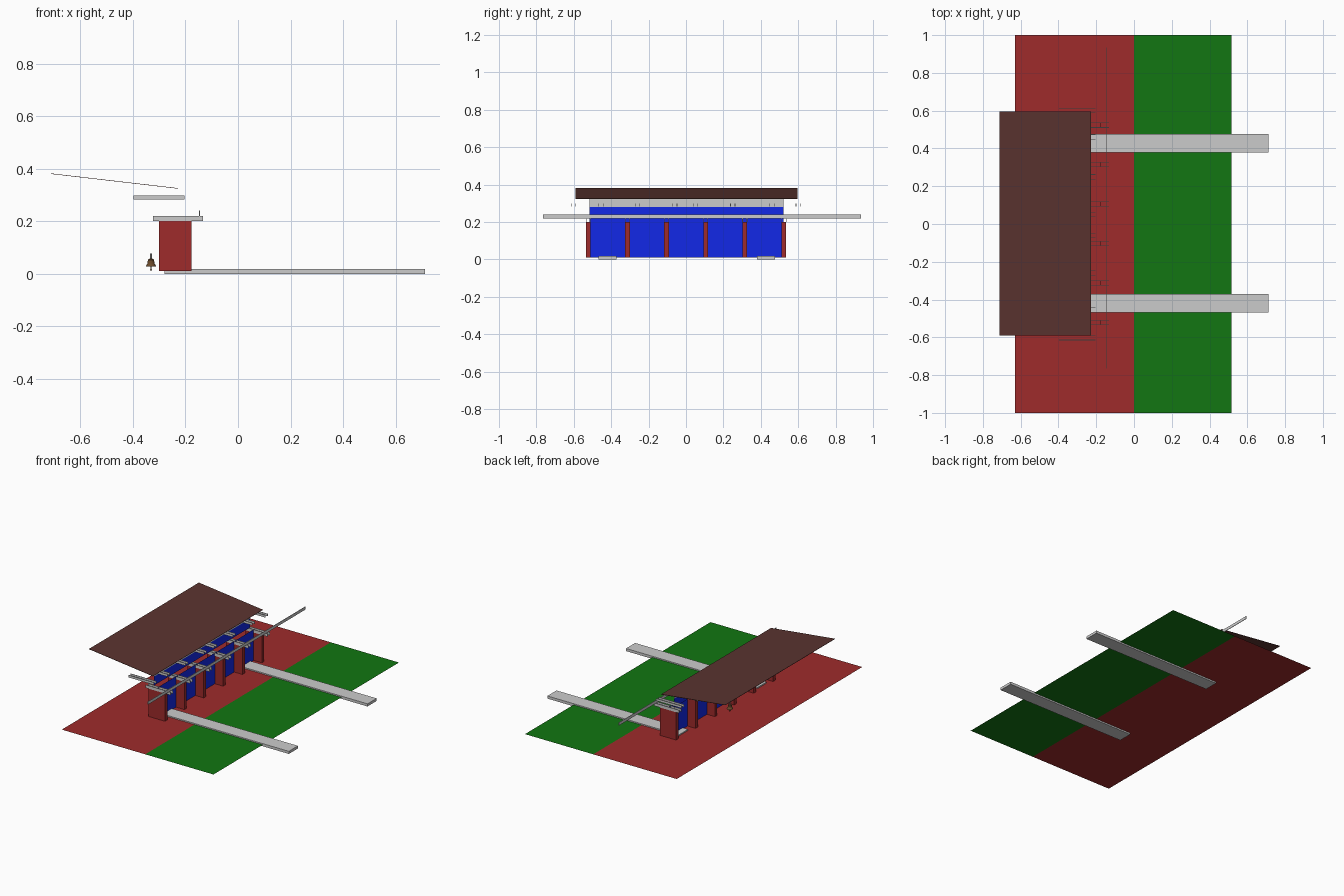
import bpy, bmesh, math

if "Cube" in bpy.data.objects:
    bpy.data.objects.remove(bpy.data.objects["Cube"])

def material(name, r, g, b):
    m = bpy.data.materials.new(name)
    m.diffuse_color = (r, g, b, 1)
    m.use_nodes = True
    m.node_tree.nodes["Principled BSDF"].inputs["Base Color"].default_value = m.diffuse_color
    return m

RED = material("red", 0.343, 0.024, 0.024)
GREEN = material("green", 0.006, 0.183, 0.006)
BLUE = material("blue", 0.006, 0.021, 0.8)
BROWN = material("brown", 0.103, 0.034, 0.029)
BRONZE = material("bronze", 0.15, 0.07, 0.025)

def add(name, bm, mat=None):
    me = bpy.data.meshes.new(name)
    bm.to_mesh(me)
    bm.free()
    ob = bpy.data.objects.new(name, me)
    bpy.context.collection.objects.link(ob)
    if mat:
        me.materials.append(mat)
    return ob

def box(name, x, y, z, mat=None):
    bm = bmesh.new()
    bmesh.ops.create_cube(bm, size=1)
    for v in bm.verts:
        for i, (a, b) in enumerate((x, y, z)):
            v.co[i] = (a + b) / 2 + v.co[i] * (b - a)
    return add(name, bm, mat)

def sheet(name, start, end, y, mat=None):
    # flat sheet: an (x, z) edge line swept along y
    bm = bmesh.new()
    pts = [(start, y[0]), (end, y[0]), (end, y[1]), (start, y[1])]
    bm.faces.new([bm.verts.new((p[0], yy, p[1])) for p, yy in pts])
    return add(name, bm, mat)

def slat_pair(name, x, y, z):
    # two thin upright slats side by side
    for side in (-1, 1):
        c = y + side * 0.012
        box(name, x, (c - 0.0015, c + 0.0015), z)

# ground halves
sheet("red_ground", (-0.63, 0.01), (0, 0.01), (-1, 1), RED)
sheet("green_ground", (0, 0.01), (0.515, 0.01), (-1, 1), GREEN)

# walkway planks
for y in (-0.42, 0.428):
    box("walkway", (-0.28, 0.712), (y - 0.049, y + 0.049), (0, 0.018))

# pillars with a pair of slats on top of each
for i in range(6):
    y = -0.522 + i * 0.209
    box("pillar", (-0.30, -0.177), (y - 0.0125, y + 0.0125), (0.01, 0.20), RED)
    slat_pair("lower_beam", (-0.323, -0.133), y, (0.20, 0.22))

# wall panels, set-back upper wall and grey band under the roof
sheet("wall", (-0.24, 0.01), (-0.24, 0.22), (-0.515, 0.52), BLUE)
sheet("upper_wall", (-0.275, 0.22), (-0.275, 0.28), (-0.515, 0.52), BLUE)
sheet("wall_band", (-0.275, 0.28), (-0.275, 0.33), (-0.515, 0.52))

# upper beams
for y in (-0.602, -0.455, -0.26, -0.06, 0.05, 0.25, 0.46, 0.6):
    slat_pair("upper_beam", (-0.397, -0.204), y, (0.282, 0.298))

# long rail resting on the lower beams
box("long_rail", (-0.1475, -0.1445), (-0.765, 0.935), (0.22, 0.24))

# sloping roof
roof = sheet("roof", (-0.712, 0.381), (-0.229, 0.325), (-0.59, 0.595), BROWN)
thick = roof.modifiers.new("thickness", 'SOLIDIFY')
thick.thickness = 0.002
thick.offset = 0

# bell: turned body, hanger and clapper
def lathe(name, profile, mat=None, n=16):
    bm = bmesh.new()
    vs = [bm.verts.new((r, 0, z)) for r, z in profile]
    es = [bm.edges.new(p) for p in zip(vs, vs[1:])]
    bmesh.ops.spin(bm, geom=vs + es, cent=(0, 0, 0), axis=(0, 0, 1),
                   angle=2 * math.pi, steps=n)
    bmesh.ops.remove_doubles(bm, verts=bm.verts, dist=1e-5)
    bmesh.ops.recalc_face_normals(bm, faces=bm.faces)
    ob = add(name, bm, mat)
    ob.location = (-0.331, 0, 0)
    return ob

lathe("bell", [(0, 0.058), (0.008, 0.057), (0.012, 0.053), (0.013, 0.04),
               (0.02, 0.028), (0.017, 0.028), (0.011, 0.04), (0, 0.053)], BRONZE)
lathe("bell_hanger", [(0, 0.078), (0.003, 0.078), (0.003, 0.056), (0, 0.056)])
lathe("bell_clapper", [(0, 0.05), (0.0015, 0.05), (0.0015, 0.02), (0.003, 0.016),
                       (0.002, 0.01), (0, 0.01)], BRONZE)
